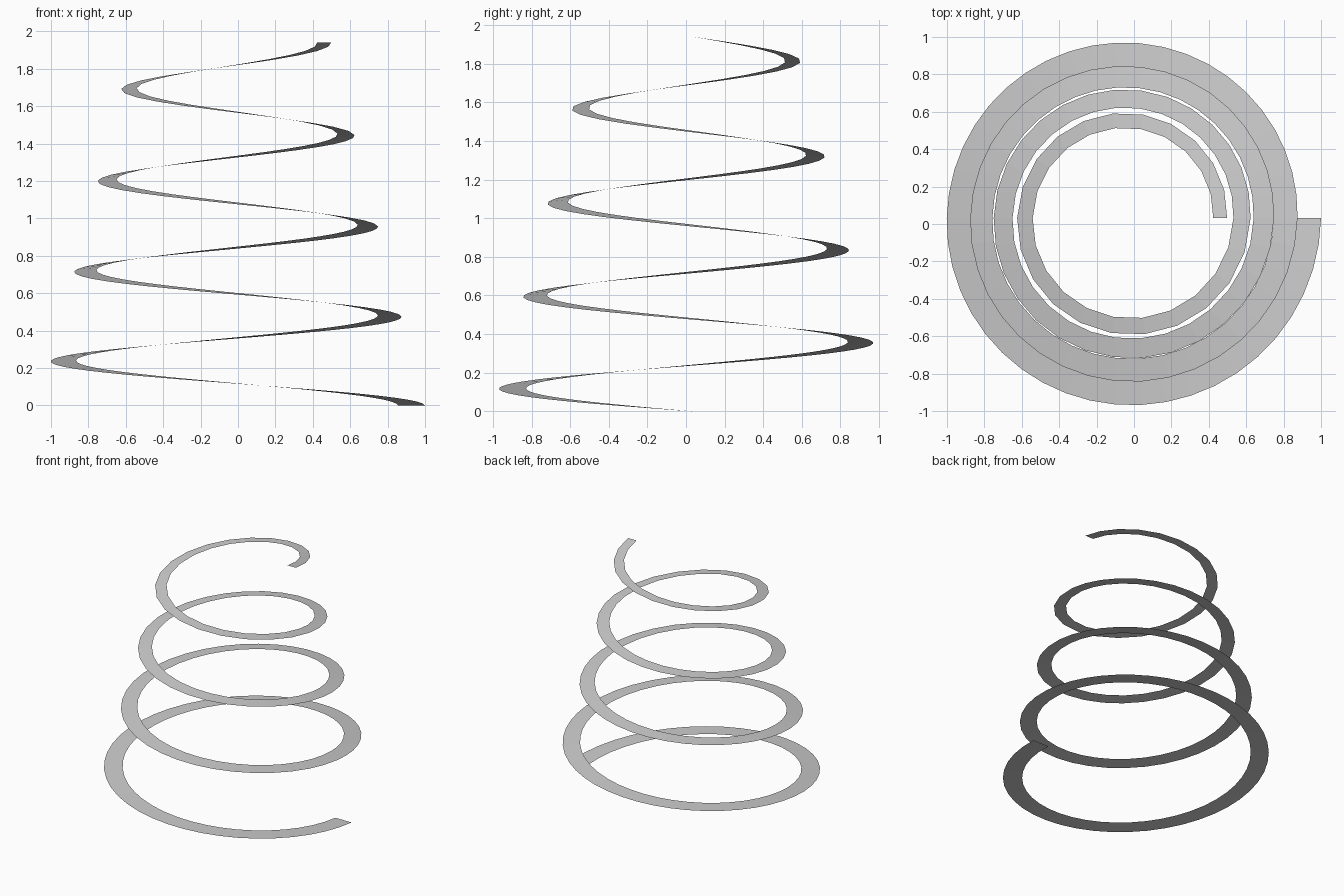
import bpy
import bmesh
from math import cos, sin, tau
from mathutils import Vector

default = bpy.data.objects.get("Cube")
if default:
    bpy.data.objects.remove(default, do_unlink=True)

# Tapering ribbon: coil radius and width shrink together as it climbs
HEIGHT = 1.94
BASE_RADIUS, TOP_RADIUS = 1.032, 0.53
INNER_RATIO = 0.86
INNER_SAG, OUTER_SAG = 0.003, 0.013  # the middle coils tilt slightly outward
CENTRE = Vector((-0.032, 0.032, 0))
SEGMENTS = (46, 38, 30, 22)  # fewer facets on the smaller coils


def ribbon_edge(bm, turn):
    """Add the inner and outer vertex of one level."""
    f = turn / len(SEGMENTS)
    outer = BASE_RADIUS + (TOP_RADIUS - BASE_RADIUS) * f
    a = -tau * turn
    sag_shape = 4 * f * (1 - f)
    return [bm.verts.new(CENTRE + Vector((r * cos(a), r * sin(a),
                                          HEIGHT * f - sag * sag_shape)))
            for r, sag in ((outer * INNER_RATIO, INNER_SAG), (outer, OUTER_SAG))]


turns = [i + s / n for i, n in enumerate(SEGMENTS) for s in range(n)]
turns.append(len(SEGMENTS))

# Spiral ribbon surface, facing up
bm = bmesh.new()
edges = [ribbon_edge(bm, t) for t in turns]
for (in_a, out_a), (in_b, out_b) in zip(edges, edges[1:]):
    bm.faces.new((in_a, in_b, out_b, out_a))
for face in bm.faces:
    face.normal_update()
    if face.normal.z < 0:
        face.normal_flip()

mesh = bpy.data.meshes.new("spiral_ribbon")
bm.to_mesh(mesh)
bm.free()
ribbon = bpy.data.objects.new("spiral_ribbon", mesh)
bpy.context.collection.objects.link(ribbon)
